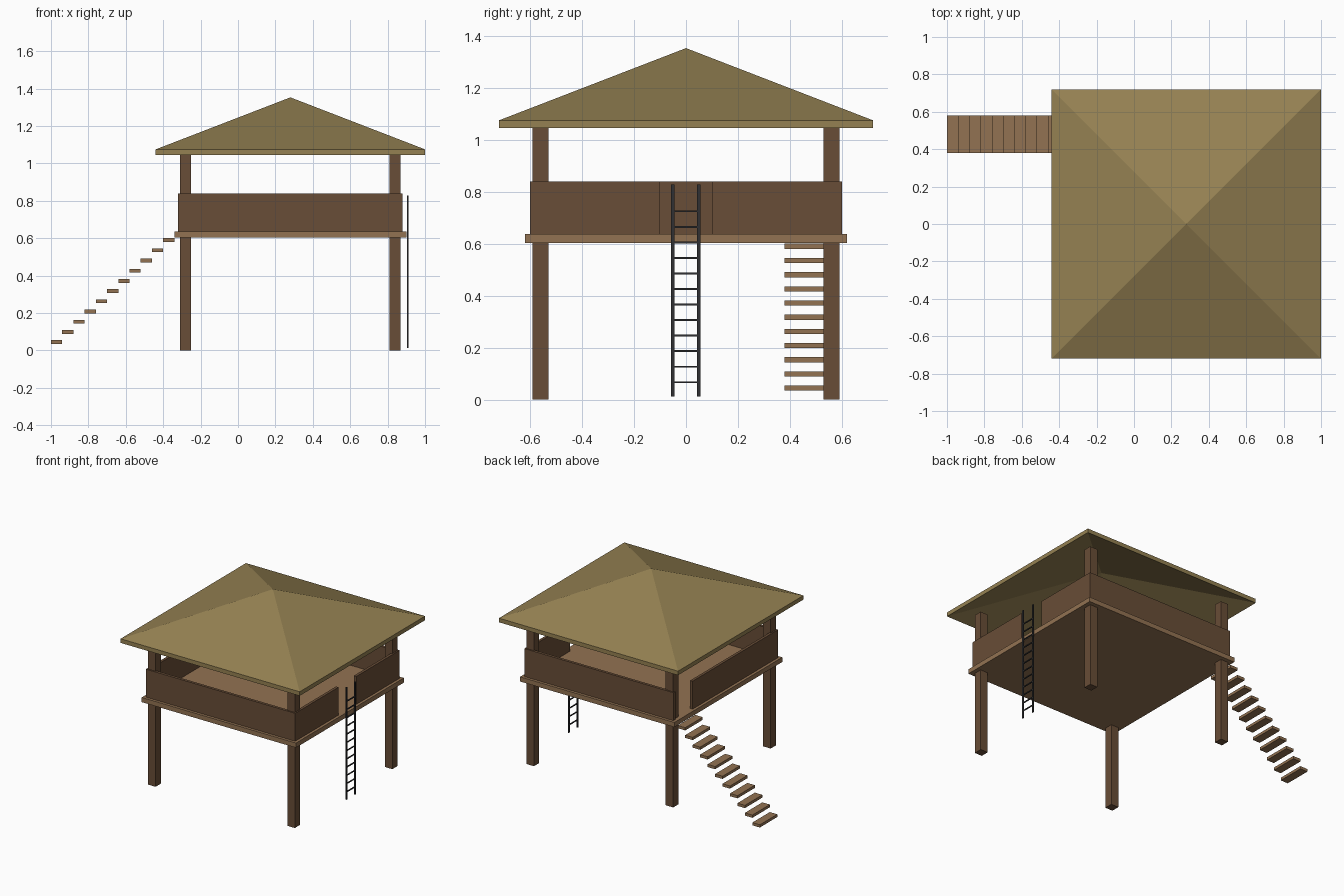
import bpy, bmesh

if "Cube" in bpy.data.objects:
    bpy.data.objects.remove(bpy.data.objects["Cube"])

CX = 0.28  # centre of the hut along x


def mat(name, r, g, b):
    m = bpy.data.materials.new(name)
    m.diffuse_color = (r, g, b, 1)
    m.use_nodes = True
    m.node_tree.nodes["Principled BSDF"].inputs["Base Color"].default_value = m.diffuse_color
    return m


dark_wood = mat("dark_wood", 0.14, 0.075, 0.038)
light_wood = mat("light_wood", 0.29, 0.17, 0.085)
thatch = mat("thatch", 0.30, 0.22, 0.085)
iron = mat("iron", 0.03, 0.03, 0.032)


def finish(name, bm, material):
    bmesh.ops.recalc_face_normals(bm, faces=bm.faces)
    me = bpy.data.meshes.new(name)
    bm.to_mesh(me)
    bm.free()
    me.materials.append(material)
    ob = bpy.data.objects.new(name, me)
    bpy.context.collection.objects.link(ob)
    return ob


def box(name, x, y, z, material):
    """Box given as (min, max) ranges per axis."""
    bm = bmesh.new()
    bmesh.ops.create_cube(bm, size=1)
    for v in bm.verts:
        v.co = [(lo + hi) / 2 + c * (hi - lo) for c, (lo, hi) in zip(v.co, (x, y, z))]
    return finish(name, bm, material)


# Corner posts
for sx, side in ((-1, "left"), (1, "right")):
    for sy, end in ((-1, "front"), (1, "back")):
        px, py = CX + sx * 0.56, sy * 0.56
        box(f"{end}_{side}_post", (px - 0.03, px + 0.03), (py - 0.03, py + 0.03),
            (0, 1.045), dark_wood)

# Floor platform
box("platform", (CX - 0.62, CX + 0.62), (-0.62, 0.62), (0.603, 0.637), light_wood)

# Parapet walls, with openings at the ladder and the stairs
wz = (0.637, 0.84)
full = (CX - 0.6, CX + 0.6)
left, right = (CX - 0.6, CX - 0.58), (CX + 0.58, CX + 0.6)
box("front_wall", full, (-0.6, -0.58), wz, dark_wood)
box("back_wall", full, (0.58, 0.6), wz, dark_wood)
box("left_wall", left, (-0.58, 0.38), wz, dark_wood)
box("right_wall_front", right, (-0.58, -0.102), wz, dark_wood)
box("right_wall_back", right, (0.102, 0.58), wz, dark_wood)

# Pyramid roof: a thin shell, hollow underneath
bm = bmesh.new()
rings = []
for drop in (0, 0.03):
    apex = bm.verts.new((CX, 0, 1.353 - drop))
    ring = [bm.verts.new((CX + 0.72 * a, 0.72 * b, 1.075 - drop))
            for a, b in ((-1, -1), (1, -1), (1, 1), (-1, 1))]
    for i in range(4):
        bm.faces.new((ring[i], ring[(i + 1) % 4], apex))
    rings.append(ring)
for i in range(4):
    j = (i + 1) % 4
    bm.faces.new((rings[0][i], rings[0][j], rings[1][j], rings[1][i]))
finish("roof", bm, thatch)

# Open stair treads
for i in range(11):
    top = 0.6 * (i + 1) / 11
    x = -1 + 0.06 * i
    box(f"stair_tread_{i + 1}", (x, x + 0.06), (0.38, 0.58), (top - 0.02, top), light_wood)

# Ladder rails and rungs
for y, side in ((-0.051, "front"), (0.049, "back")):
    box(f"ladder_{side}_rail", (0.904, 0.912), (y - 0.006, y + 0.006), (0.012, 0.828), iron)
for i in range(12):
    z = 0.067 + 0.0598 * i
    box(f"ladder_rung_{i + 1}", (0.9045, 0.9115), (-0.047, 0.045), (z - 0.0035, z + 0.0035), iron)
